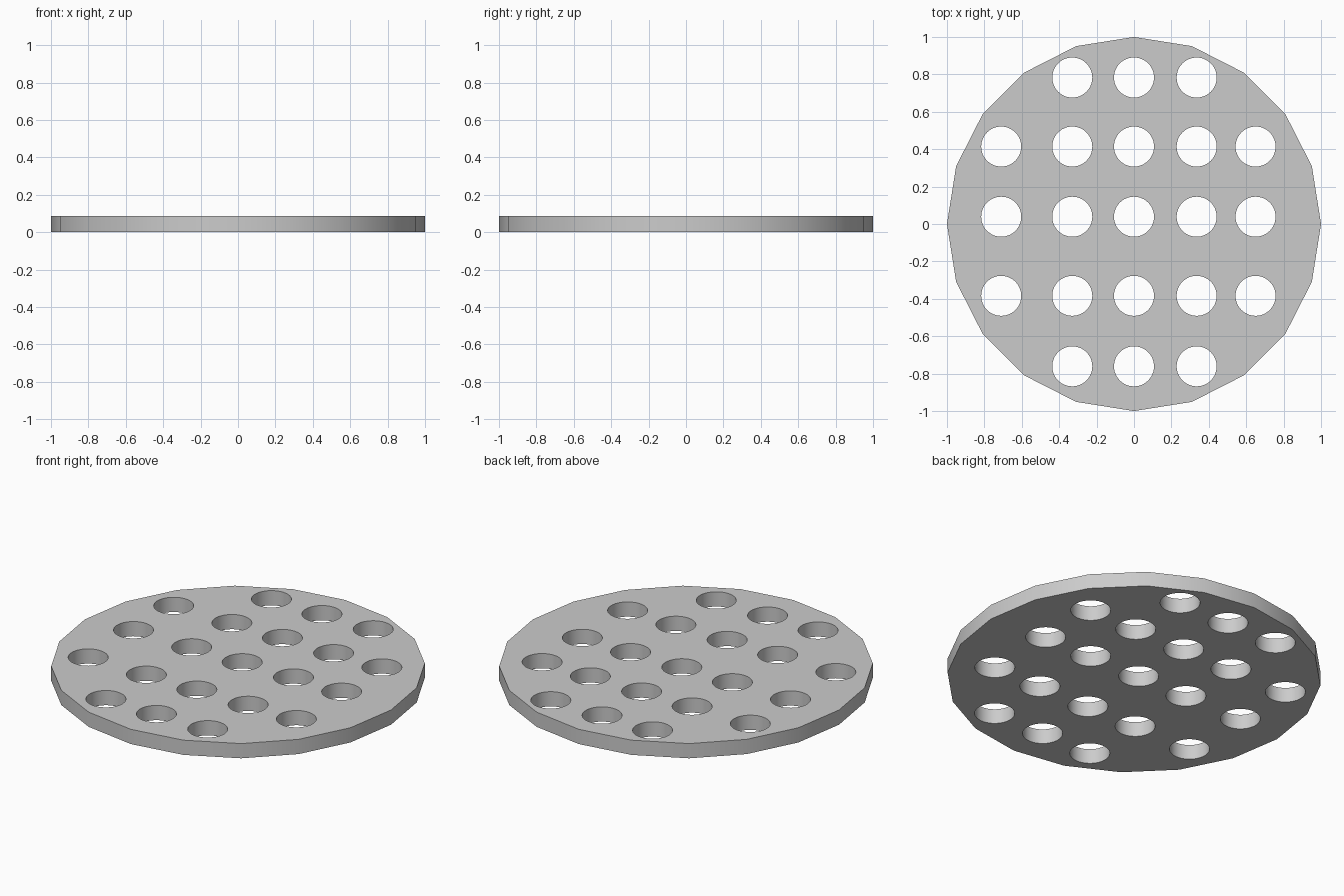
import bpy, bmesh
from mathutils import Matrix

if "Cube" in bpy.data.objects:
    bpy.data.objects.remove(bpy.data.objects["Cube"])

THICK = 0.087
HOLE_R = 0.107
OUTER_X = (-0.71, 0.65)
INNER_X = (-0.33, 0.0, 0.335)
ROWS = {0.783: INNER_X,
        0.414: INNER_X + OUTER_X,
        0.039: INNER_X + OUTER_X,
        -0.384: INNER_X + OUTER_X,
        -0.761: INNER_X}

# Twenty-sided plate
bpy.ops.mesh.primitive_cylinder_add(vertices=20, radius=1, depth=THICK,
                                    location=(0, 0, THICK / 2))
plate = bpy.context.object
plate.name = "perforated_plate"

# One cutter mesh holding every hole
bm = bmesh.new()
for y, xs in ROWS.items():
    for x in xs:
        bmesh.ops.create_cone(bm, cap_ends=True, segments=48, radius1=HOLE_R,
                              radius2=HOLE_R, depth=0.4,
                              matrix=Matrix.Translation((x, y, THICK / 2)))
mesh = bpy.data.meshes.new("hole_cutter")
bm.to_mesh(mesh)
bm.free()
cutter = bpy.data.objects.new("hole_cutter", mesh)
bpy.context.collection.objects.link(cutter)
cutter.hide_render = True

# Punch the holes, then drop the cutter
mod = plate.modifiers.new("holes", 'BOOLEAN')
mod.operation = 'DIFFERENCE'
mod.solver = 'EXACT'
mod.object = cutter
bpy.context.view_layer.objects.active = plate
bpy.ops.object.modifier_apply(modifier=mod.name)
bpy.data.objects.remove(cutter)

# Smooth rim and hole walls, sharp top and bottom edges
bpy.ops.object.shade_smooth_by_angle(angle=0.524)
